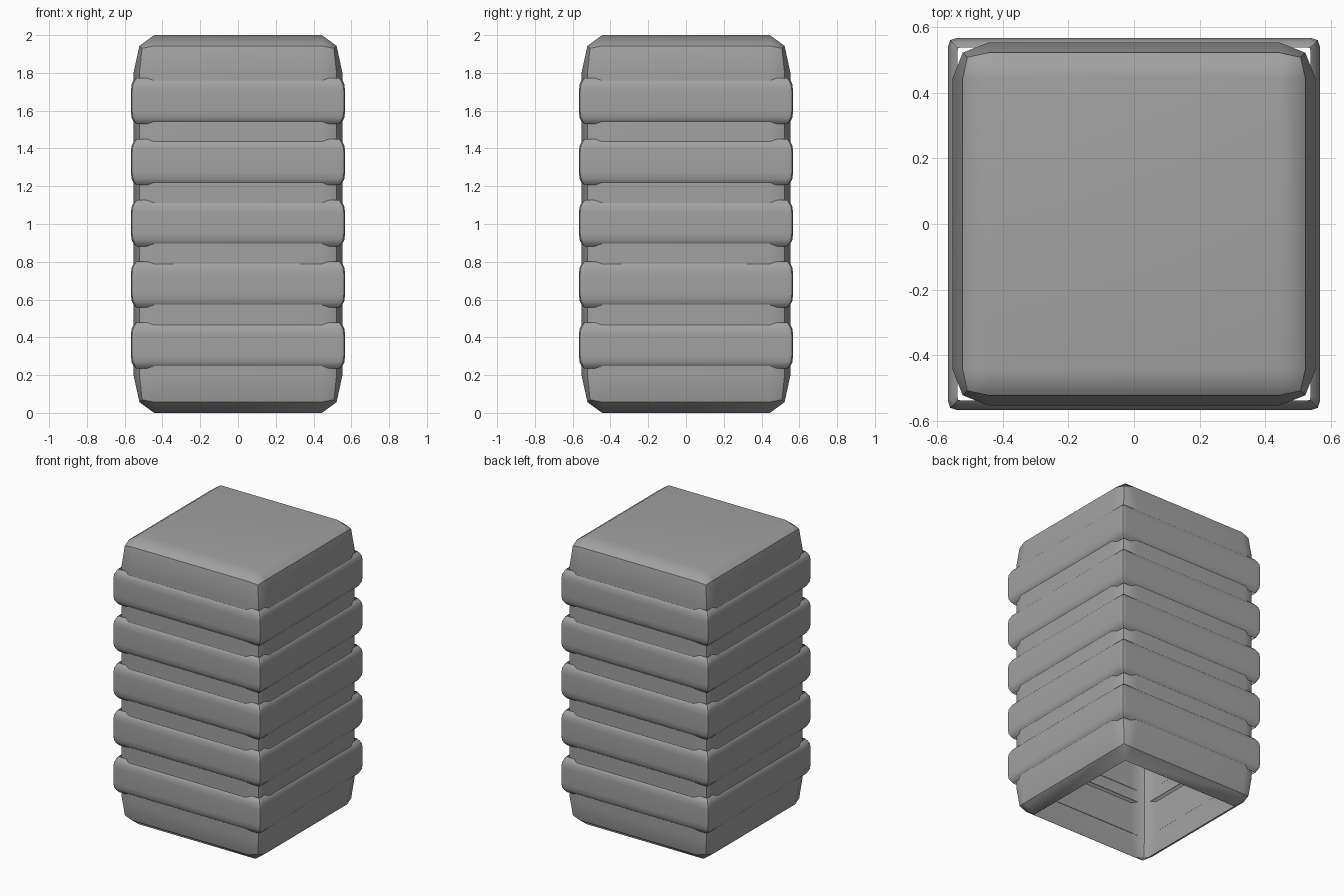
import bpy
import bmesh
import math

cube = bpy.data.objects.get("Cube")
if cube:
    bpy.data.objects.remove(cube, do_unlink=True)

GREY = (0.36, 0.36, 0.36, 1.0)
mat = bpy.data.materials.new("plain_grey")
mat.use_nodes = True
mat.diffuse_color = GREY
bsdf = mat.node_tree.nodes["Principled BSDF"]
bsdf.inputs["Base Color"].default_value = GREY
bsdf.inputs["Roughness"].default_value = 0.6


def outline(bm, flat, side, corner, z, corner_z):
    """Square loop with three points per chamfered corner, counter-clockwise."""
    verts = []
    for turn in range(4):
        for x, y, h in ((side, flat, z), (corner, corner, corner_z), (flat, side, z)):
            for _ in range(turn):
                x, y = -y, x
            verts.append(bm.verts.new((x, y, h)))
    return verts


def loft(name, levels, cap_top=False):
    """Skin a stack of outlines, listed from bottom to top."""
    bm = bmesh.new()
    loops = [outline(bm, *level) for level in levels]
    for low, high in zip(loops, loops[1:]):
        for i in range(len(low)):
            j = (i + 1) % len(low)
            bm.faces.new((low[i], low[j], high[j], high[i]))
    if cap_top:
        bm.faces.new(loops[-1])
    bmesh.ops.remove_doubles(bm, verts=bm.verts, dist=0.0005)
    mesh = bpy.data.meshes.new(name)
    bm.to_mesh(mesh)
    bm.free()
    mesh.materials.append(mat)
    obj = bpy.data.objects.new(name, mesh)
    bpy.context.collection.objects.link(obj)
    bpy.ops.object.select_all(action="DESELECT")
    obj.select_set(True)
    bpy.context.view_layer.objects.active = obj
    bpy.ops.object.shade_smooth_by_angle(angle=math.radians(40))
    weighted = obj.modifiers.new("weighted_normals", "WEIGHTED_NORMAL")
    weighted.keep_sharp = True
    return obj


# Chamfered box body, closed on top and open underneath
HEIGHT = 2.0
FLAT = 0.444
lower = [
    (FLAT, FLAT, FLAT, 0.0, 0.0),
    (FLAT, 0.522, 0.508, 0.057, 0.07),
    (FLAT, 0.553, 0.522, 0.2, 0.2),
]
upper = [(f, s, c, HEIGHT - z, HEIGHT - cz) for f, s, c, z, cz in reversed(lower)]
loft("box_body", lower + upper, cap_top=True)

# Five thin bands wrapped around the body, their lips tucked into the walls
half_profile = [(0.538, 0.122), (0.553, 0.108), (0.563, 0.088), (0.567, 0.055)]
profile = [(r, -z) for r, z in half_profile] + half_profile[::-1]
for n in range(5):
    centre = 0.357 + n * 0.3235
    levels = []
    for i, (r, z) in enumerate(profile):
        lip = i in (0, len(profile) - 1)
        levels.append((r - (0.012 if lip else 0.027), r,
                       r - (0.002 if lip else 0.007), centre + z, centre + z))
    loft(f"band_{n + 1}", levels)
